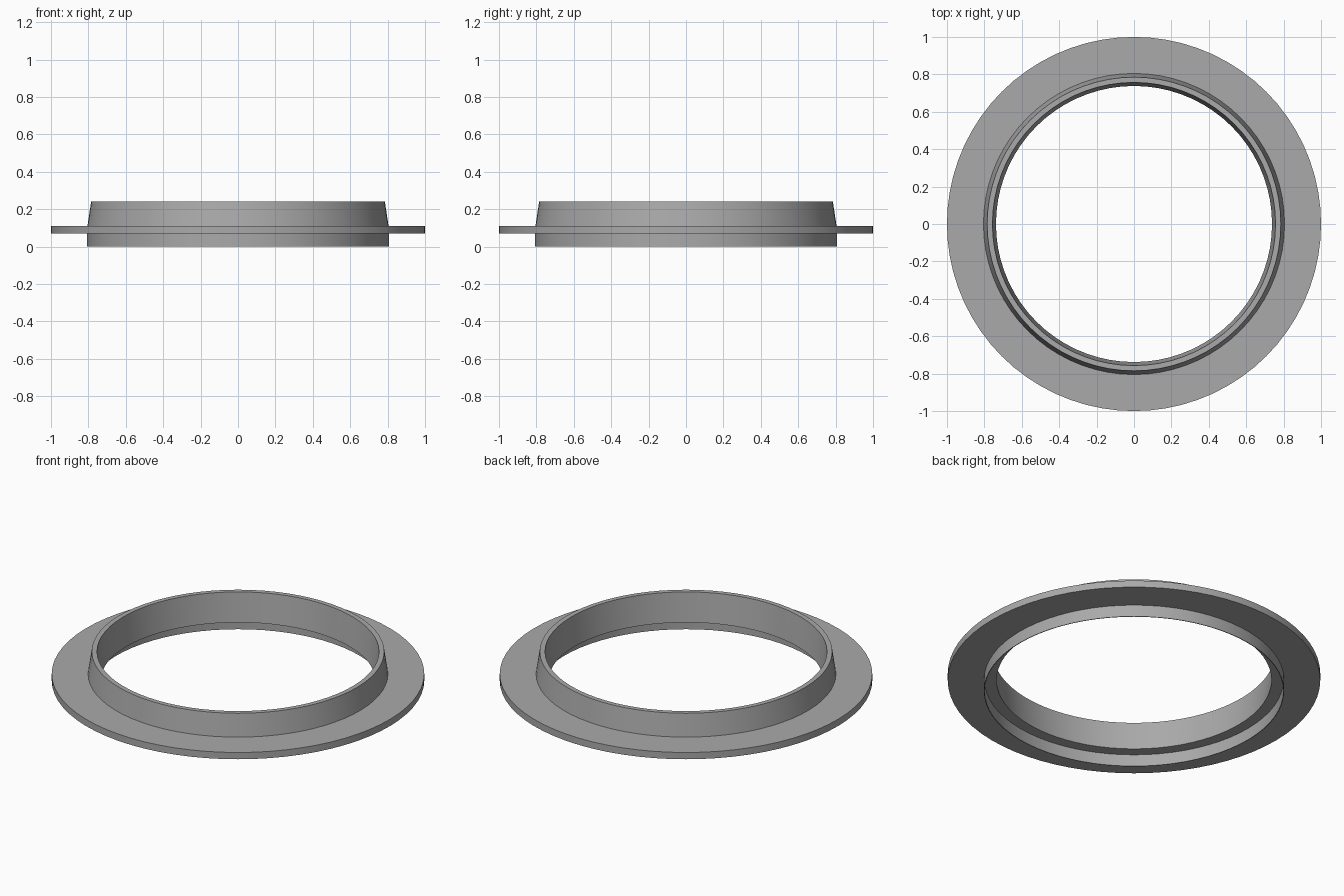
import bpy, bmesh, math

SEGMENTS = 72

cube = bpy.data.objects.get("Cube")
if cube:
    bpy.data.objects.remove(cube, do_unlink=True)

# Single grey metal
grey = bpy.data.materials.new("grey_metal")
grey.use_nodes = True
colour = (0.4, 0.4, 0.4, 1.0)
grey.diffuse_color = colour
grey.node_tree.nodes["Principled BSDF"].inputs["Base Color"].default_value = colour


def lathe(name, profile):
    """Turn a closed (radius, height) profile around the z axis."""
    bm = bmesh.new()
    rings = []
    for i in range(SEGMENTS):
        a = 2 * math.pi * i / SEGMENTS
        rings.append([bm.verts.new((r * math.cos(a), r * math.sin(a), z))
                      for r, z in profile])
    n = len(profile)
    for i, ring in enumerate(rings):
        following = rings[(i + 1) % SEGMENTS]
        for j in range(n):
            k = (j + 1) % n
            bm.faces.new((ring[j], following[j], following[k], ring[k]))
    bmesh.ops.recalc_face_normals(bm, faces=bm.faces)
    mesh = bpy.data.meshes.new(name)
    bm.to_mesh(mesh)
    bm.free()
    mesh.materials.append(grey)
    obj = bpy.data.objects.new(name, mesh)
    bpy.context.collection.objects.link(obj)
    bpy.ops.object.select_all(action='DESELECT')
    obj.select_set(True)
    bpy.context.view_layer.objects.active = obj
    bpy.ops.object.shade_smooth_by_angle(angle=math.radians(30))
    return obj


# Flat flange with the tapered collar rising from it
lathe("flange_and_collar", [
    (0.738, 0.07), (1.0, 0.07), (1.0, 0.11),
    (0.805, 0.11), (0.785, 0.242), (0.757, 0.242),
])

# Thin skirt hanging below the flange
lathe("lower_skirt", [(0.802, 0.0), (0.806, 0.0), (0.806, 0.07), (0.802, 0.07)])
